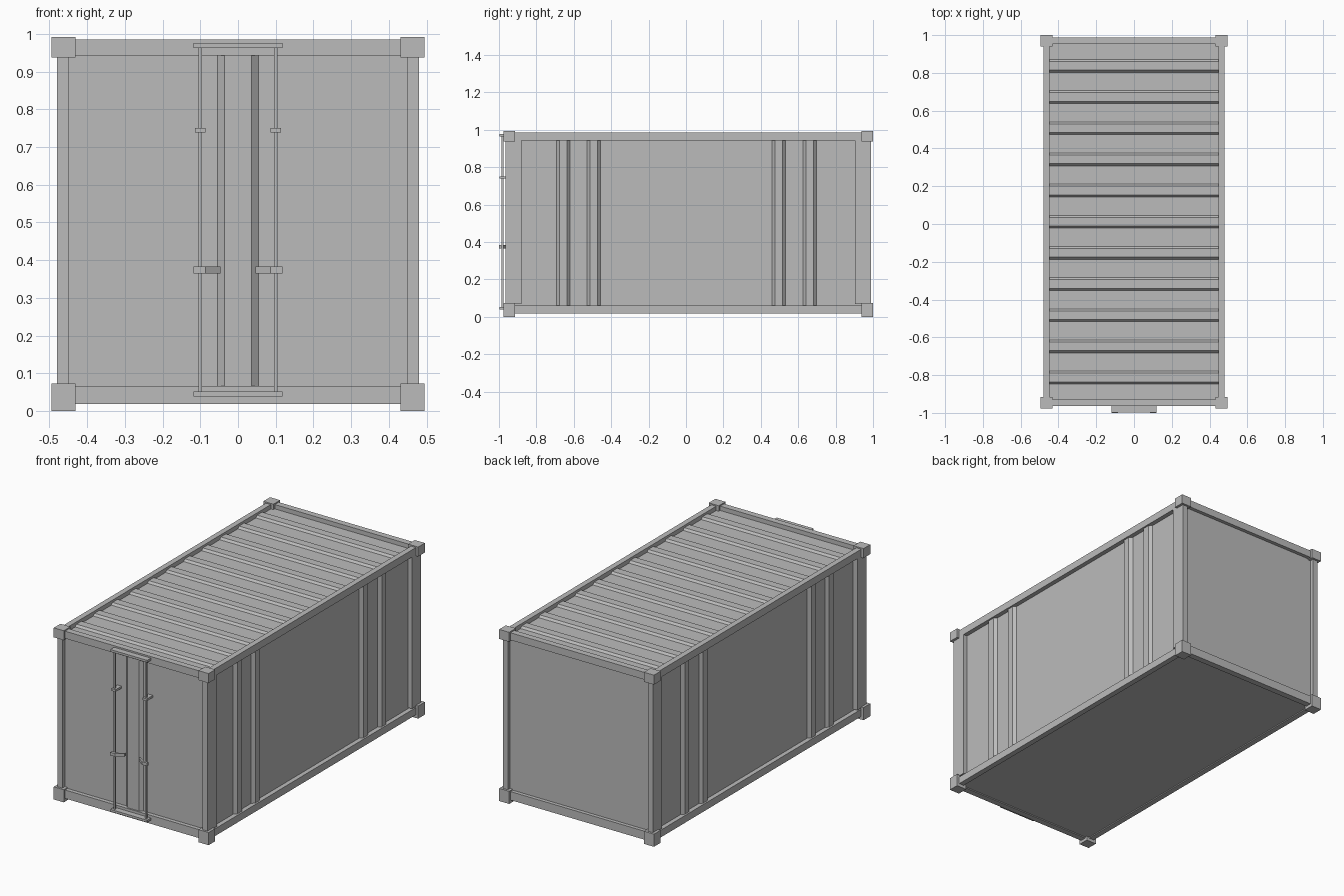
import bpy
from mathutils import Vector

cube = bpy.data.objects.get("Cube")
if cube:
    bpy.data.objects.remove(cube, do_unlink=True)

steel = bpy.data.materials.new("grey steel")
steel.use_nodes = True
GREY = (0.5, 0.5, 0.5, 1)
steel.diffuse_color = GREY
steel.node_tree.nodes["Principled BSDF"].inputs["Base Color"].default_value = GREY

MID = 0.012                      # lengthwise middle of the box, behind the door gear
FRAME_X, INNER_X = 0.48, 0.448   # outer and inner faces of the side rails
FRAME_Y, INNER_Y = 0.976, 0.94   # the same for the end rails
LOW, HIGH = 0.018, 0.985         # underside and top of the frame
SILL, HEAD = 0.067, 0.943        # wall opening between the rails


def add_mesh(name, verts, faces):
    mesh = bpy.data.meshes.new(name)
    mesh.from_pydata(verts, [], faces)
    mesh.materials.append(steel)
    obj = bpy.data.objects.new(name, mesh)
    bpy.context.collection.objects.link(obj)
    return obj


def prism(name, outline, sweep):
    """Closed outline of 3D points extruded along a vector."""
    base = [Vector(p) for p in outline]
    n = len(base)
    verts = base + [p + Vector(sweep) for p in base]
    faces = [tuple(range(n - 1, -1, -1)), tuple(range(n, 2 * n))]
    faces += [(i, (i + 1) % n, n + (i + 1) % n, n + i) for i in range(n)]
    obj = add_mesh(name, verts, faces)
    import bmesh
    bm = bmesh.new()
    bm.from_mesh(obj.data)
    bmesh.ops.recalc_face_normals(bm, faces=bm.faces)
    bm.to_mesh(obj.data)
    bm.free()
    return obj


def box(name, x, y, z):
    outline = [(x[0], y[0], z[0]), (x[1], y[0], z[0]),
               (x[1], y[1], z[0]), (x[0], y[1], z[0])]
    return prism(name, outline, (0, 0, z[1] - z[0]))


def span(sign, a, b):
    return tuple(sorted((sign * a, sign * b)))


def shifted(sign, a, b):
    lo, hi = span(sign, a, b)
    return lo + MID, hi + MID


def ribbed(start, end, centres, half_base, half_top, height):
    """Profile (along, out) of a flat sheet with trapezoid ribs."""
    points = [(start, 0)]
    for c in centres:
        points += [(c - half_base, 0), (c - half_top, height),
                   (c + half_top, height), (c + half_base, 0)]
    return points + [(end, 0)]


# Corner castings, posts and rails
for sx, side in ((1, "left"), (-1, "right")):
    for sy, end in ((-1, "front"), (1, "back")):
        for level, z in (("bottom", (0, 0.073)), ("top", (0.937, 0.992))):
            box(f"{end}_{side}_{level}_corner_casting",
                span(sx, 0.431, 0.495), shifted(sy, 0.927, 0.988), z)
        box(f"{end}_{side}_post", span(sx, INNER_X, FRAME_X),
            shifted(sy, 0.891, FRAME_Y), (SILL, HEAD))
    for level, z in (("bottom", (LOW, 0.06)), ("top", (HEAD, HIGH))):
        box(f"{side}_{level}_rail", span(sx, INNER_X, FRAME_X),
            shifted(1, -FRAME_Y, FRAME_Y), z)
for sy, end in ((-1, "front"), (1, "back")):
    for level, z in (("bottom", (LOW, SILL)), ("top", (HEAD, HIGH))):
        box(f"{end}_{level}_rail", (-INNER_X, INNER_X), shifted(sy, INNER_Y, FRAME_Y), z)

# Floor and roof
box("floor", (-INNER_X, INNER_X), shifted(1, -INNER_Y, INNER_Y), (0.024, 0.05))
roof_ribs = [MID + 0.165 * i for i in range(-5, 6)]
roof = ribbed(MID - INNER_Y, MID + INNER_Y, roof_ribs, 0.034, 0.023, 0.012)
outline = [(-INNER_X, y, 0.96 + out) for y, out in roof]
outline += [(-INNER_X, MID + INNER_Y, 0.945), (-INNER_X, MID - INNER_Y, 0.945)]
prism("ribbed_roof", outline, (2 * INNER_X, 0, 0))

# Side walls with two pairs of upright ribs
wall_ribs = [MID + c for c in (-0.668, -0.505, 0.483, 0.65)]
wall = ribbed(MID - 0.93, MID + 0.93, wall_ribs, 0.036, 0.02, 0.016)
for sx, side in ((1, "left"), (-1, "right")):
    outline = [(sx * (0.454 + out), y, 0.05) for y, out in wall]
    outline += [(sx * 0.435, MID + 0.93, 0.05), (sx * 0.435, MID - 0.93, 0.05)]
    prism(f"{side}_ribbed_wall", outline, (0, 0, 0.9))

# Back wall and doors with a raised centre strip
box("back_wall", (-0.45, 0.45), (MID + 0.93, MID + 0.955), (0.05, 0.95))
DOOR = MID - 0.953
door = ribbed(-0.45, 0.45, [0], 0.054, 0.036, 0.015)
outline = [(x, DOOR - out, SILL) for x, out in door]
outline += [(0.45, DOOR + 0.02, SILL), (-0.45, DOOR + 0.02, SILL)]
prism("double_door", outline, (0, 0, HEAD - SILL))

# Door gear: end plates, locking bars, guides and bent handles
FACE = MID - FRAME_Y
for name, z in (("bottom_bar_plate", (0.039, 0.052)), ("top_bar_plate", (0.963, 0.976))):
    box(name, (-0.118, 0.118), (-0.998, FACE), z)
for sx, side in ((1, "left"), (-1, "right")):
    box(f"{side}_locking_bar", span(sx, 0.096, 0.105), (-0.986, -0.976), (0.05, 0.965))
    box(f"{side}_bar_guide", span(sx, 0.086, 0.114), (-0.996, DOOR), (0.738, 0.751))
    path = [(0.118, -1.0), (0.086, -1.0), (0.046, -0.972),
            (0.046, -0.96), (0.086, -0.986), (0.118, -0.986)]
    prism(f"{side}_handle", [(sx * x, y, 0.365) for x, y in path], (0, 0, 0.018))
